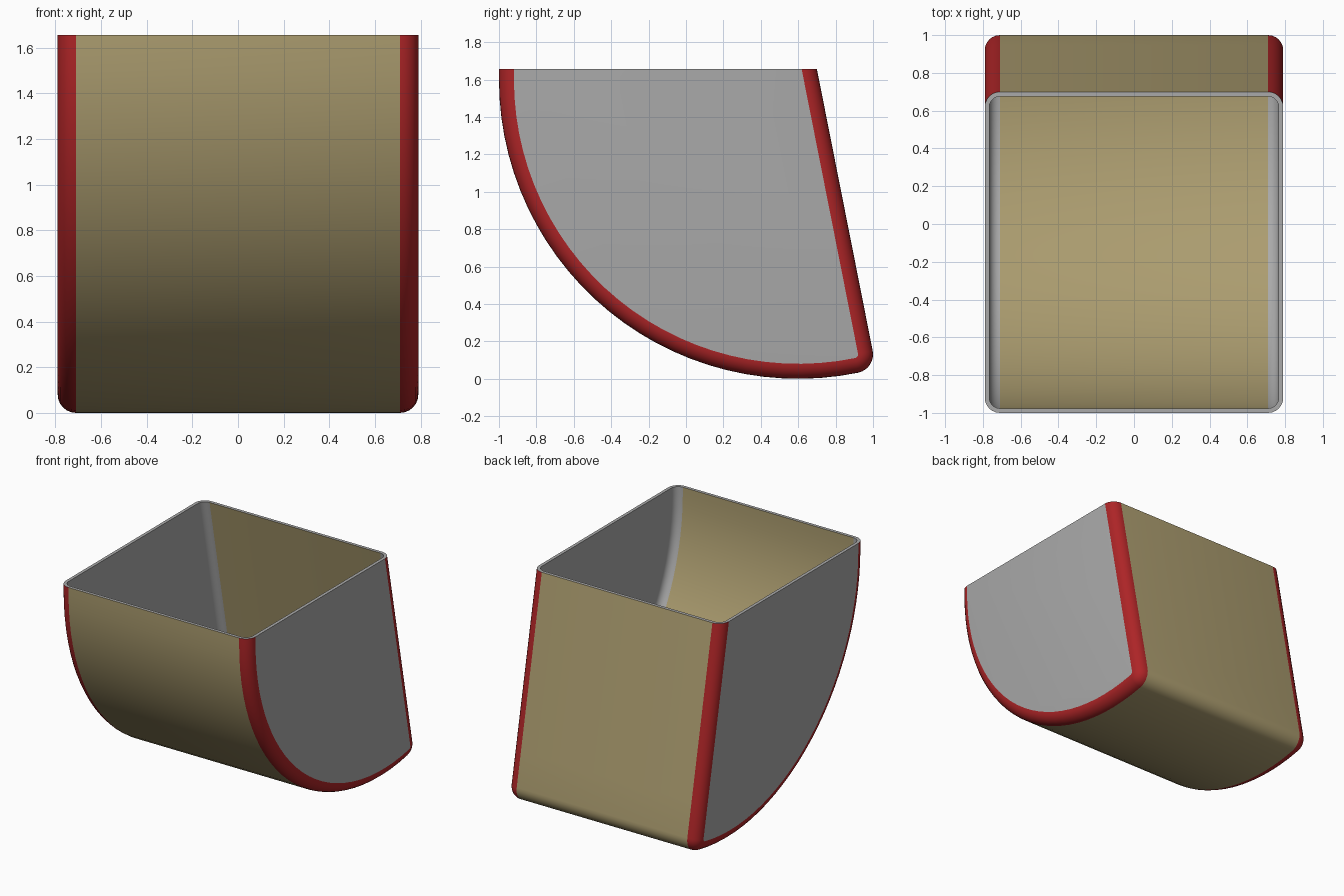
import bpy, bmesh, math

if "Cube" in bpy.data.objects:
    bpy.data.objects.remove(bpy.data.objects["Cube"])

HALF_W, TOP = 0.79, 1.655        # half width, rim height
R, CY, CZ = 1.6, 0.6, 1.6        # big front/bottom arc
RC = 0.1                         # bottom back corner radius
FILLET, WALL = 0.08, 0.024       # rounded side edges, wall thickness
ARC, CORNER, STRAIGHT, ROUND = 28, 8, 6, 6

# corner centre (tangent to the big arc) and tilt of the back wall
KY = 1.0 - RC
KZ = CZ - math.sqrt((R - RC) ** 2 - (KY - CY) ** 2)
py, pz = 0.70 - KY, TOP - KZ
TILT = math.atan2(-py, pz) + math.asin(RC / math.hypot(py, pz))


def profile(d):
    """Side outline inset by d, from front rim, under the bottom, to back rim."""
    pts = [(CY - R + d, TOP)]
    a0, a1 = math.pi, 2 * math.pi + math.atan2(KZ - CZ, KY - CY)
    for i in range(ARC + 1):
        a = a0 + (a1 - a0) * i / ARC
        pts.append((CY + (R - d) * math.cos(a), CZ + (R - d) * math.sin(a)))
    b1 = 2 * math.pi + TILT
    for i in range(1, CORNER + 1):
        a = a1 + (b1 - a1) * i / CORNER
        pts.append((KY + (RC - d) * math.cos(a), KZ + (RC - d) * math.sin(a)))
    y, z = pts[-1]
    for i in range(1, STRAIGHT + 1):
        s = (TOP - z) * i / STRAIGHT
        pts.append((y - s * math.tan(TILT), z + s))
    return pts


def material(name, col):
    m = bpy.data.materials.new(name)
    m.diffuse_color = (*col, 1)
    m.use_nodes = True
    m.node_tree.nodes["Principled BSDF"].inputs["Base Color"].default_value = m.diffuse_color
    return m


TAN, RED, GREY = 0, 1, 2
bm = bmesh.new()


def shell(radius, edge_mat, inside):
    """One skin of the bin: middle band, rounded edges and side panels."""
    half = []
    for i in range(ROUND + 1):
        a = math.pi / 2 * i / ROUND
        half.append((HALF_W - FILLET + radius * math.sin(a),
                     FILLET - radius * math.cos(a)))
    sections = [(-x, d) for x, d in reversed(half)] + half
    rings = [[bm.verts.new((x, y, z)) for y, z in profile(d)] for x, d in sections]
    for k in range(len(rings) - 1):
        p, q = rings[k], rings[k + 1]
        for j in range(len(p) - 1):
            loop = [p[j], p[j + 1], q[j + 1], q[j]]
            f = bm.faces.new(loop[::-1] if inside else loop)
            f.material_index = TAN if k == ROUND else edge_mat
    for ring, flip in ((rings[0], not inside), (rings[-1], inside)):
        f = bm.faces.new(ring[::-1] if flip else ring)
        f.material_index = GREY
    return [r[0] for r in rings] + [r[-1] for r in reversed(rings)]


outer = shell(FILLET, RED, False)
inner = shell(FILLET - WALL, GREY, True)

# flat rim joining both skins
for i in range(len(outer)):
    j = (i + 1) % len(outer)
    f = bm.faces.new((outer[i], outer[j], inner[j], inner[i]))
    f.material_index = GREY

bmesh.ops.recalc_face_normals(bm, faces=bm.faces)
mesh = bpy.data.meshes.new("curved_bin")
bm.to_mesh(mesh)
bm.free()
for m in (material("tan", (0.41, 0.335, 0.16)),
          material("red", (0.42, 0.018, 0.02)),
          material("grey", (0.40, 0.40, 0.40))):
    mesh.materials.append(m)
obj = bpy.data.objects.new("curved_bin", mesh)
bpy.context.collection.objects.link(obj)
bpy.context.view_layer.objects.active = obj
obj.select_set(True)
bpy.ops.object.shade_smooth_by_angle(angle=math.radians(35))
